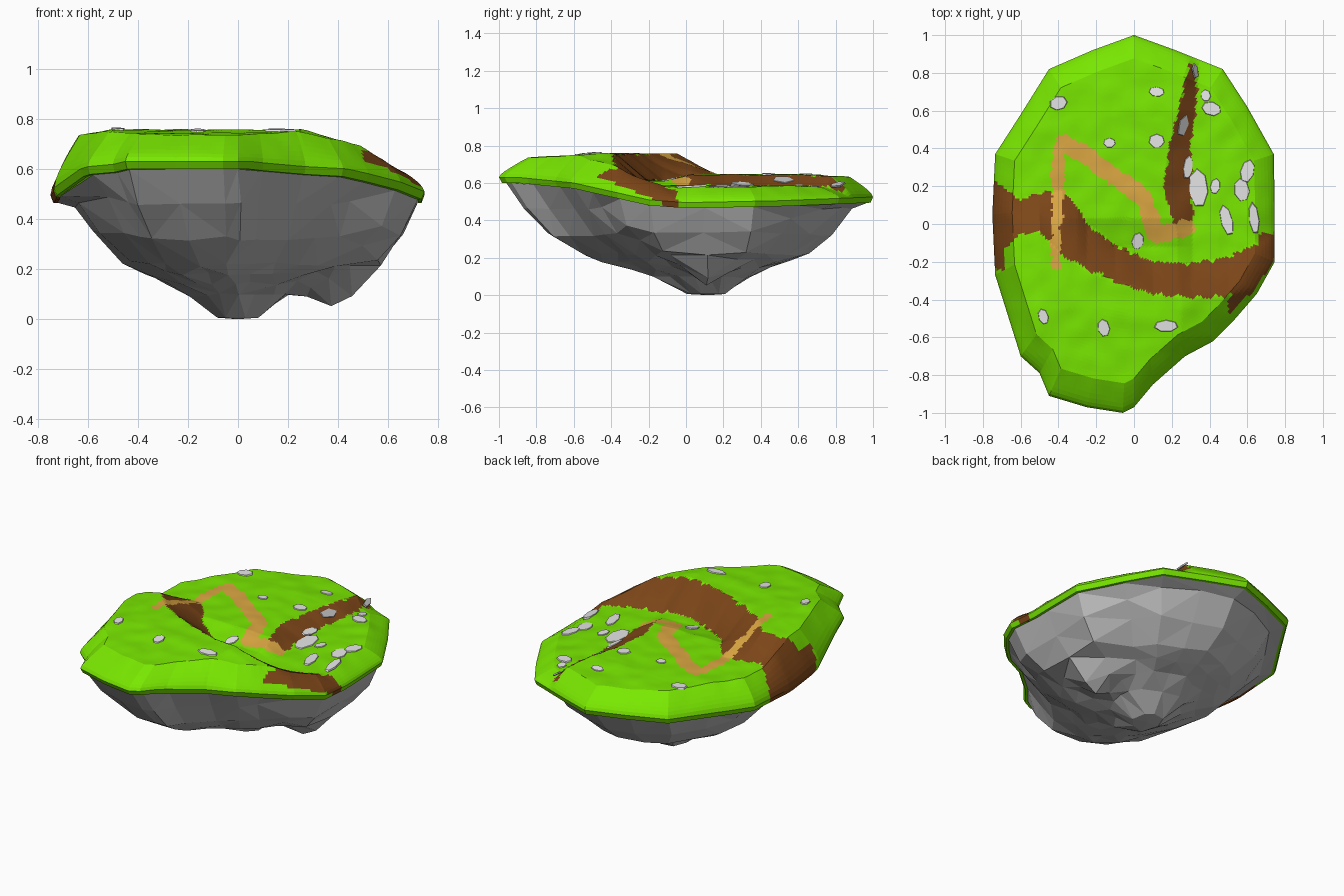
import bpy, bmesh, math, random
from mathutils import Vector, Matrix, noise

if "Cube" in bpy.data.objects:
    bpy.data.objects.remove(bpy.data.objects["Cube"])
random.seed(4)

def material(name, r, g, b):
    m = bpy.data.materials.new(name)
    m.diffuse_color = (r, g, b, 1)
    m.use_nodes = True
    m.node_tree.nodes["Principled BSDF"].inputs["Base Color"].default_value = m.diffuse_color
    return m

GRASS = material("grass green", .19, .80, .0)
EARTH = material("earth brown", .20, .060, .009)
PATH = material("path sand", .72, .39, .055)
ROCK = material("rock grey", .5, .5, .5)
STONE = material("pale stone", .82, .82, .82)

# Island outline seen from above, counter-clockwise
OUTLINE = [(.745, -.2), (.745, .1), (.74, .37), (.6, .62), (.47, .82), (.22, .92), (0, 1),
           (-.22, .92), (-.45, .82), (-.6, .58), (-.735, .37), (-.75, .05), (-.735, -.27),
           (-.6, -.7), (-.5, -.79), (-.45, -.91), (-.25, -.97), (-.06, -1), (0, -.97),
           (.1, -.85), (.27, -.7), (.42, -.62), (.52, -.52), (.65, -.37)]
CENTRE = Vector((0, .12))

def clamp(v, a=0, b=1):
    return max(a, min(b, v))

def table(v, pts):
    """Piecewise linear lookup in rows of (key, value)."""
    if v <= pts[0][0]:
        return pts[0][1]
    for (a, p), (b, q) in zip(pts, pts[1:]):
        if v <= b:
            return p + (q - p) * (v - a) / (b - a)
    return pts[-1][1]

# Cliff band: southern (upper) and northern (lower) edge as y over x
CLIFF_TOP = [(-.74, -.2), (-.68, -.12), (-.6, -.05), (-.5, -.04), (-.38, -.16), (-.25, -.24),
             (-.1, -.3), (.1, -.37), (.3, -.39), (.5, -.38), (.74, -.3)]
CLIFF_FOOT = [(-.74, .22), (-.68, .18), (-.6, .13), (-.5, .16), (-.38, .18), (-.3, .09),
              (-.25, 0), (-.1, -.12), (.1, -.2), (.3, -.21), (.5, -.18), (.74, -.05)]
# Small scarp: centre x and half width over y
SCARP_X = [(-.05, .27), (.2, .23), (.4, .24), (.6, .28), (.84, .315)]
SCARP_W = [(-.05, .04), (.1, .065), (.2, .075), (.4, .055), (.6, .045), (.84, .025)]
TRACK = [(-.415, -.22), (-.4, .38), (-.37, .43), (-.25, .36), (.05, .14), (.12, -.06), (.28, -.02)]

def rim_z(x, y):
    return table(y, [(-.9, .6), (-.6, .57), (-.2, .48), (0, .465), (.5, .475), (1, .495)])

def height(x, y):
    """Height of the ground without the rounded rim."""
    upper = (.757 - .13 * clamp((x - .25) / .5) - .05 * clamp((-x - .5) / .3)
             - .03 * clamp((-y - .45) / .5))
    s = clamp((x - table(y, SCARP_X)) / table(y, SCARP_W) / 2 + .5)
    fade = clamp((y + .12) / .15)
    west = .61 + .035 * fade
    lower = west + (.585 - west) * s - .02 * clamp((y - .6) / .4)
    lower -= .01 * clamp((abs(x) - .45) / .3)
    a, b = table(x, CLIFF_TOP), table(x, CLIFF_FOOT)
    k = clamp((y - a) / (b - a))
    return upper + (min(lower, upper) - upper) * k + .006 * noise.noise(Vector((x * 9, y * 9, 0)))

def track_distance(p):
    best = (9, 0)
    for i, (a, b) in enumerate(zip(TRACK, TRACK[1:])):
        a, b = Vector(a), Vector(b)
        t = clamp((p - a).dot(b - a) / (b - a).length_squared)
        best = min(best, ((p - a.lerp(b, t)).length, i))
    return best

def ground_colour(c, t):
    x, y, z = c
    n = .02 * noise.noise(Vector((x * 25, y * 25, 3)))
    d, i = track_distance(Vector((x, y)))
    if d + n < (.026 if i == 0 and y < .15 else .034 if i == 0 else .045):
        return 2
    if t > .9 and x > .5 and y < -.05:         # brown wedge running down the east rim
        return 1 if y > -.52 and z > .48 + .42 * (-.1 - y) else 0
    if table(x, CLIFF_TOP) < y + n < table(x, CLIFF_FOOT):
        return 1
    if t > .93 and x < -.6 and -.24 < y < .2:
        return 1
    if -.05 < y < .84 and abs(x + n - table(y, SCARP_X)) < table(y, SCARP_W):
        return 1
    return 0

def finish(name, bm, mats):
    me = bpy.data.meshes.new(name)
    bm.to_mesh(me)
    bm.free()
    for m in mats:
        me.materials.append(m)
    ob = bpy.data.objects.new(name, me)
    bpy.context.collection.objects.link(ob)
    return ob

def ring_surface(bm, outline, levels, zfun, flip):
    """Concentric rings of the outline, from rim to centre; zfun gives (x, y, z)."""
    n = len(outline)
    rings = []
    for lv in levels:
        rings.append([bm.verts.new(zfun(CENTRE + (p - CENTRE) * lv[0], lv)) for p in outline])
    mid = bm.verts.new(zfun(CENTRE, (0, 0)))
    for k, r in enumerate(rings):
        for i in range(n):
            j = (i + 1) % n
            loop = [r[i], r[j], mid] if k == len(rings) - 1 else [r[i], r[j], rings[k + 1][j], rings[k + 1][i]]
            bm.faces.new(loop[::-1] if flip else loop)

# Grassy ground with cliff, scarp, track and rounded rim
corners = [Vector(p) for p in OUTLINE]
fine = []
for a, b in zip(corners, corners[1:] + corners[:1]):
    steps = max(2, round((b - a).length / .018))
    fine += [a.lerp(b, i / steps) for i in range(steps)]

def ground_point(p, lv):
    x, y = p
    t, edge = lv
    if edge:                                   # underside edge of the turf
        return (x, y, rim_z(x, y))
    k = clamp((1 - t) / .14) ** .65
    low = rim_z(x, y) + .03
    return (x, y, low + (height(x, y) - low) * k)

bm = bmesh.new()
levels = ([(.965, 1), (.985, 1), (1, 0), (.99, 0), (.975, 0), (.955, 0), (.93, 0), (.905, 0), (.885, 0)]
          + [(.86 * i / 54, 0) for i in range(54, 0, -1)])
ring_surface(bm, fine, levels, ground_point, False)
per = len(fine)
bm.faces.index_update()
for f in bm.faces:
    f.material_index = ground_colour(f.calc_center_median(), levels[f.index // per][0])
finish("grassy_ground", bm, [GRASS, EARTH, PATH])

# Faceted rock underside with a main foot and a smaller side lobe
PROFILE = [(0, 0), (.1, 0), (.2, .06), (.3, .12), (.45, .165), (.6, .22), (.77, .33), (.87, .45), (.965, .6)]

def rock_point(p, lv):
    x, y = p
    t = lv[0]
    if t > .95:
        return (x, y, rim_z(x, y))
    z = table(t, PROFILE)
    if .15 < t < .9:
        x += random.uniform(-.012, .012)
        y += random.uniform(-.012, .012)
        z += random.uniform(-.01, .01)
    z -= .15 * clamp(1.15 - math.hypot(x - .41, y - .12) / .17)
    z -= .13 * clamp((x - .45) / .18)
    z += .04 * clamp((-x - .4) / .2)
    return (x, y, clamp(z, 0, rim_z(x, y) - .02))

bm = bmesh.new()
ring_surface(bm, corners, [(t, 0) for t in (.965, .88, .76, .6, .5, .38, .26, .11)], rock_point, True)
inner = [v for v in bm.verts if v.co.z < .25]
bmesh.ops.remove_doubles(bm, verts=inner, dist=.06)
bmesh.ops.triangulate(bm, faces=bm.faces[:])
finish("rock_base", bm, [ROCK])

# Flat stones let into the ground: x, y, half width, half length
def stones(name, spots, mat, sides=7):
    bm = bmesh.new()
    for x, y, w, l in spots:
        e = .03
        n = Vector((height(x - e, y) - height(x + e, y), height(x, y - e) - height(x, y + e), 2 * e))
        tilt = Vector((0, 0, 1)).rotation_difference(n.normalized()).to_matrix().to_4x4()
        m = (Matrix.Translation((x, y, height(x, y) + .001)) @ tilt
             @ Matrix.Rotation(random.uniform(-.3, .3), 4, 'Z') @ Matrix.Diagonal((w, l, 1, 1)))
        bmesh.ops.create_cone(bm, cap_ends=True, segments=sides, radius1=1.1, radius2=1,
                              depth=.0095, matrix=m)
    finish(name, bm, [mat])

stones("pale_stones", [
    (-.4, .64, .045, .035), (.12, .7, .04, .025), (.41, .61, .05, .035), (.38, .68, .025, .03),
    (-.13, .43, .03, .025), (.12, .44, .04, .035), (.34, .19, .05, .10), (.285, .3, .025, .06),
    (.43, .2, .025, .04), (.6, .28, .035, .06), (.57, .18, .04, .06), (.49, .02, .03, .08),
    (.635, .03, .025, .08), (.02, -.09, .03, .045), (-.48, -.49, .025, .04),
    (-.16, -.55, .03, .045), (.17, -.54, .06, .03)], STONE)
stones("scarp_stones", [(.26, .52, .03, .06), (.325, .81, .018, .04)], ROCK, 5)
